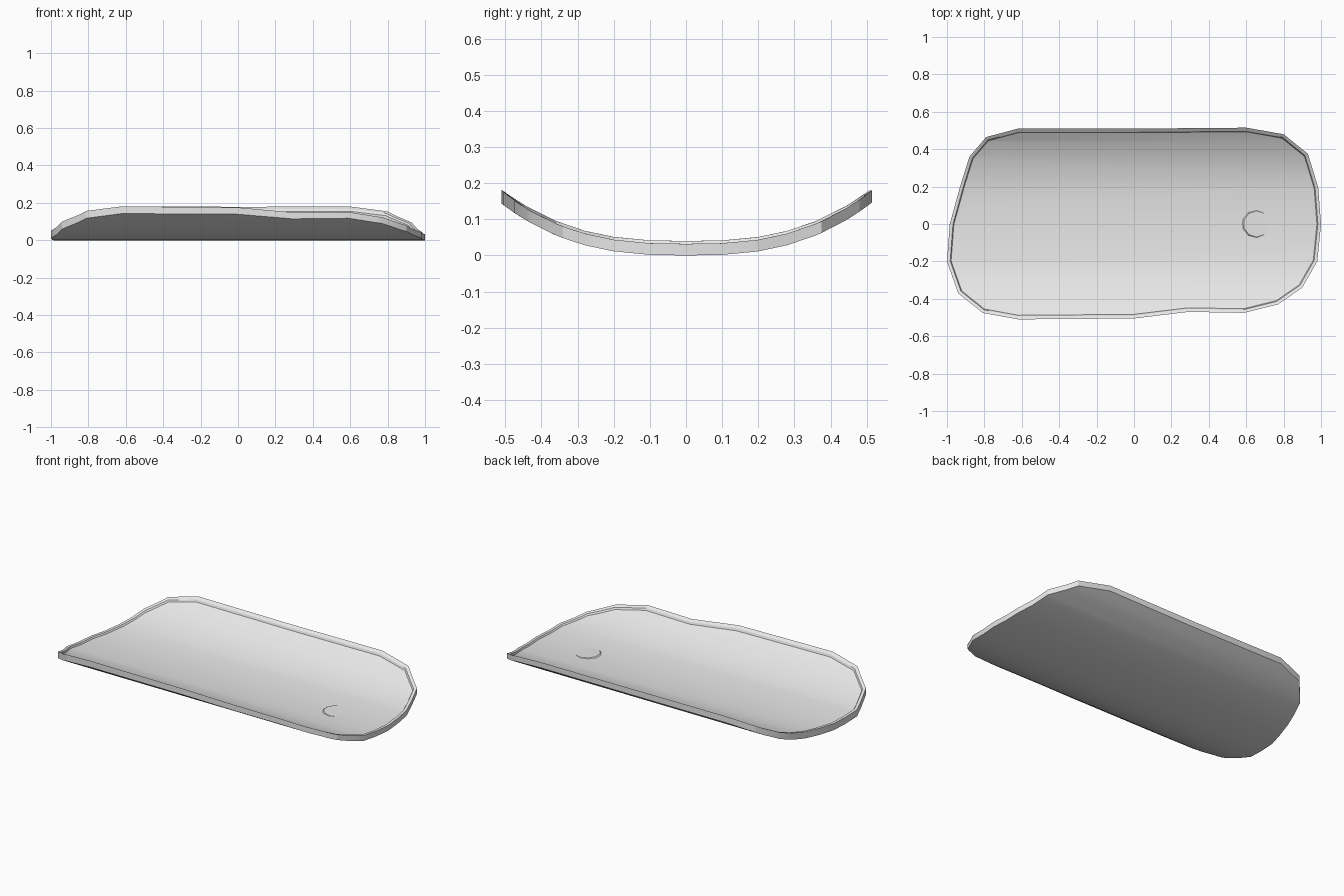
import bpy
import bmesh
import math

cube = bpy.data.objects.get("Cube")
if cube:
    bpy.data.objects.remove(cube, do_unlink=True)

grey = bpy.data.materials.new("plain_grey")
grey.use_nodes = True
grey.diffuse_color = (0.8, 0.8, 0.8, 1)
grey.node_tree.nodes["Principled BSDF"].inputs["Base Color"].default_value = (0.8, 0.8, 0.8, 1)


def sweep(y):
    """Height of the curved cross-section."""
    return 0.88 * abs(y) ** 2.7


def finish(bm, name):
    bmesh.ops.recalc_face_normals(bm, faces=bm.faces)
    mesh = bpy.data.meshes.new(name)
    bm.to_mesh(mesh)
    bm.free()
    mesh.materials.append(grey)
    obj = bpy.data.objects.new(name, mesh)
    bpy.context.collection.objects.link(obj)
    bpy.ops.object.select_all(action="DESELECT")
    obj.select_set(True)
    bpy.context.view_layer.objects.active = obj
    bpy.ops.object.shade_smooth_by_angle(angle=math.radians(25))


def bend(bm, cuts):
    """Cut lengthwise strips, then lift them along the cross-section."""
    for y in cuts:
        geom = bm.verts[:] + bm.edges[:] + bm.faces[:]
        bmesh.ops.bisect_plane(bm, geom=geom, plane_co=(0, y, 0), plane_no=(0, 1, 0), dist=0.0005)
    for v in bm.verts:
        v.co.z += sweep(v.co.y)


# Curved plate with a raised rim
outline = [(1, 0), (0.985, 0.195), (0.93, 0.375), (0.8, 0.48), (0.6, 0.515), (0, 0.51),
           (-0.62, 0.51), (-0.79, 0.465), (-0.88, 0.36), (-0.93, 0.2), (-0.985, 0),
           (-1, -0.2), (-0.94, -0.37), (-0.81, -0.475), (-0.62, -0.51), (0, -0.505),
           (0.29, -0.47), (0.59, -0.475), (0.77, -0.43), (0.9, -0.34), (0.98, -0.2)]
bm = bmesh.new()
base = bm.faces.new([bm.verts.new((x, y, 0)) for x, y in outline])
result = bmesh.ops.extrude_face_region(bm, geom=[base], use_keep_orig=True)
top = [g for g in result["geom"] if isinstance(g, bmesh.types.BMFace)][0]
for v in top.verts:
    v.co.z = 0.036 - 0.004 * v.co.x
bmesh.ops.recalc_face_normals(bm, faces=bm.faces)
bmesh.ops.inset_region(bm, faces=[top], thickness=0.017, use_even_offset=True)
bmesh.ops.inset_region(bm, faces=[top], thickness=0.005, depth=-0.009, use_even_offset=True)
bend(bm, [0, 0.1, -0.1, 0.2, -0.2, 0.28, -0.28, 0.36, -0.36, 0.44, -0.44])
finish(bm, "curved_plate")

# Shallow round pad near the left end
bm = bmesh.new()
bmesh.ops.create_cone(bm, cap_ends=True, segments=10, radius1=0.08, radius2=0.07, depth=0.008)
for v in bm.verts:
    v.co.x += 0.655
    v.co.z += 0.023 - 0.05 * (v.co.x - 0.655)
bend(bm, [0])
finish(bm, "round_pad")
